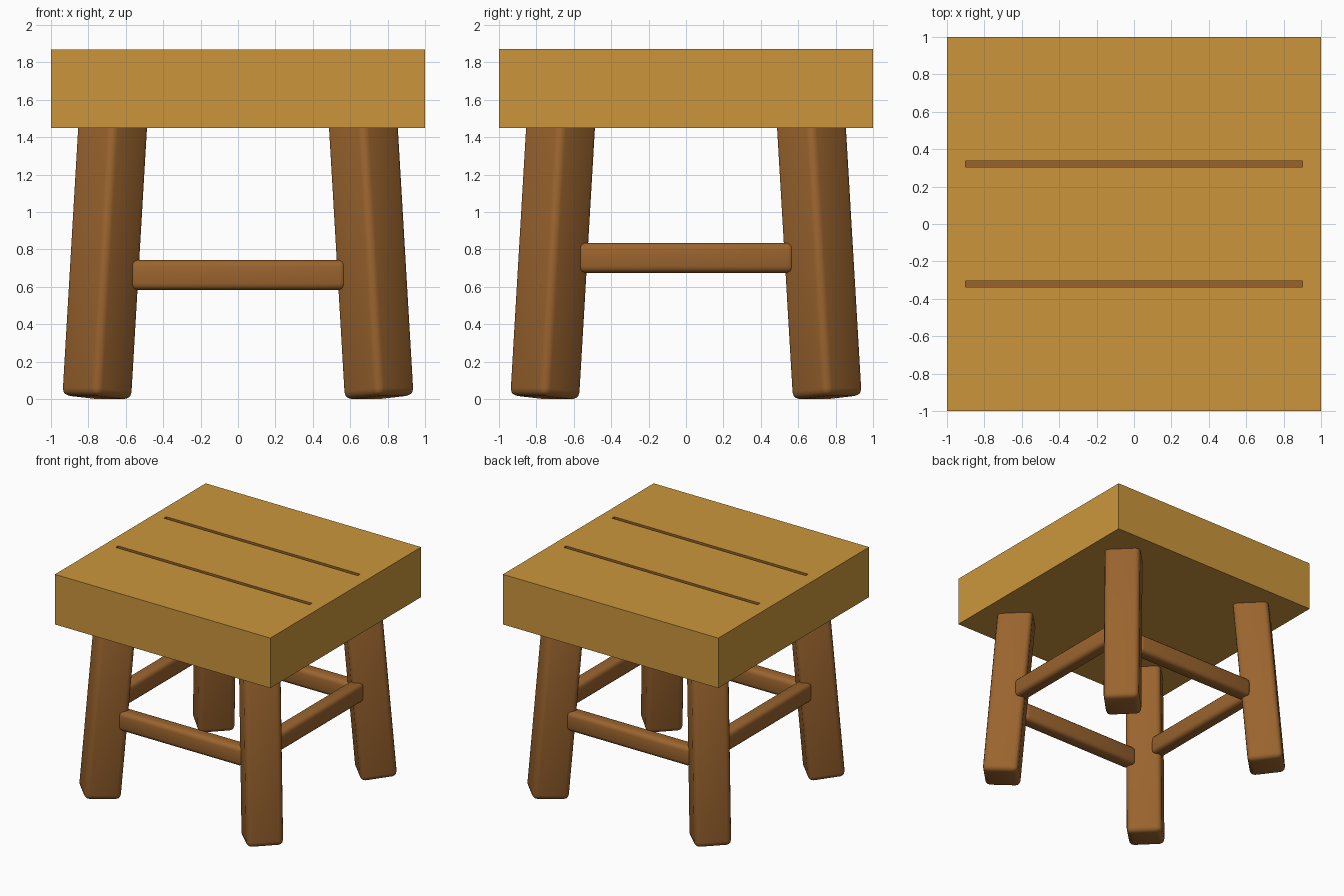
import bpy, bmesh, math
from mathutils import Matrix, Vector

if "Cube" in bpy.data.objects:
    bpy.data.objects.remove(bpy.data.objects["Cube"], do_unlink=True)


def make_material(name, color):
    mat = bpy.data.materials.new(name)
    mat.use_nodes = True
    mat.diffuse_color = color
    mat.node_tree.nodes["Principled BSDF"].inputs["Base Color"].default_value = color
    return mat


light_wood = make_material("light wood", (0.60, 0.305, 0.044, 1))
brown_wood = make_material("brown wood", (0.325, 0.127, 0.027, 1))


def box(size):
    bm = bmesh.new()
    bmesh.ops.create_cube(bm, size=1, matrix=Matrix.Diagonal((*size, 1)))
    return bm


def finish(bm, name, materials):
    mesh = bpy.data.meshes.new(name)
    bmesh.ops.recalc_face_normals(bm, faces=bm.faces)
    bm.to_mesh(mesh)
    bm.free()
    for mat in materials:
        mesh.materials.append(mat)
    obj = bpy.data.objects.new(name, mesh)
    bpy.context.collection.objects.link(obj)
    return obj


def rounded_box(size, radius):
    bm = box(size)
    bmesh.ops.bevel(bm, geom=bm.edges[:], offset=radius, segments=3,
                    profile=0.5, affect='EDGES')
    return bm


def smooth(obj):
    bpy.ops.object.select_all(action='DESELECT')
    obj.select_set(True)
    bpy.context.view_layer.objects.active = obj
    bpy.ops.object.shade_smooth_by_angle(angle=math.radians(40))


# Seat: thick slab with two sunken plank grooves
SEAT_BOTTOM, SEAT_TOP = 1.45, 1.87
GROOVE_Y, GROOVE_HALF, GROOVE_END, GROOVE_DEPTH = 0.32, 0.016, 0.9, 0.03
bm = box((2, 2, SEAT_TOP - SEAT_BOTTOM))
bmesh.ops.translate(bm, vec=(0, 0, (SEAT_TOP + SEAT_BOTTOM) / 2), verts=bm.verts)
cuts = [((s * GROOVE_END, 0, 0), (1, 0, 0)) for s in (-1, 1)]
cuts += [((0, s * GROOVE_Y + t * GROOVE_HALF, 0), (0, 1, 0))
         for s in (-1, 1) for t in (-1, 1)]
for point, normal in cuts:
    bmesh.ops.bisect_plane(bm, geom=bm.verts[:] + bm.edges[:] + bm.faces[:],
                           plane_co=point, plane_no=normal)


def in_groove(face):
    c = face.calc_center_median()
    return abs(abs(c.y) - GROOVE_Y) < GROOVE_HALF and abs(c.x) < GROOVE_END


for face in [f for f in bm.faces if f.normal.z > 0.9 and in_groove(f)]:
    floor = bmesh.ops.extrude_discrete_faces(bm, faces=[face])["faces"][0]
    bmesh.ops.translate(bm, vec=(0, 0, -GROOVE_DEPTH), verts=floor.verts)
    floor.material_index = 1
    for edge in floor.edges:
        for side in edge.link_faces:
            side.material_index = 1
finish(bm, "seat", [light_wood, brown_wood])

# Legs: rounded square posts turned to face the corners and splayed outward
FOOT, SHOULDER, LEG_LENGTH = 0.755, 0.67, 1.53
for depth_name, sy in (("front", -1), ("back", 1)):
    for side_name, sx in (("right", -1), ("left", 1)):
        bm = rounded_box((0.285, 0.285, LEG_LENGTH), 0.04)
        bmesh.ops.translate(bm, vec=(0, 0, LEG_LENGTH / 2), verts=bm.verts)
        lean = SHOULDER - FOOT
        axis = Vector((sx * lean, sy * lean, SEAT_BOTTOM))
        tilt = Vector((0, 0, 1)).rotation_difference(axis).to_matrix()
        bm.transform((tilt @ Matrix.Rotation(math.pi / 4, 3, 'Z')).to_4x4())
        lowest = min(v.co.z for v in bm.verts)
        bmesh.ops.translate(bm, vec=(sx * FOOT, sy * FOOT, -lowest), verts=bm.verts)
        smooth(finish(bm, f"{depth_name}_{side_name}_leg", [brown_wood]))

# Stretchers: front and back pair low, side pair a little higher
RAIL_OFFSET = 0.715
for name, direction, height, turn in (("front", (0, -1), 0.663, 0),
                                      ("back", (0, 1), 0.663, 0),
                                      ("right", (-1, 0), 0.755, math.pi / 2),
                                      ("left", (1, 0), 0.755, math.pi / 2)):
    bm = rounded_box((1.155, 0.12, 0.16), 0.035)
    bm.transform(Matrix.Rotation(turn, 4, 'Z'))
    bmesh.ops.translate(bm, vec=(direction[0] * RAIL_OFFSET,
                                 direction[1] * RAIL_OFFSET, height), verts=bm.verts)
    smooth(finish(bm, f"{name}_stretcher", [brown_wood]))
